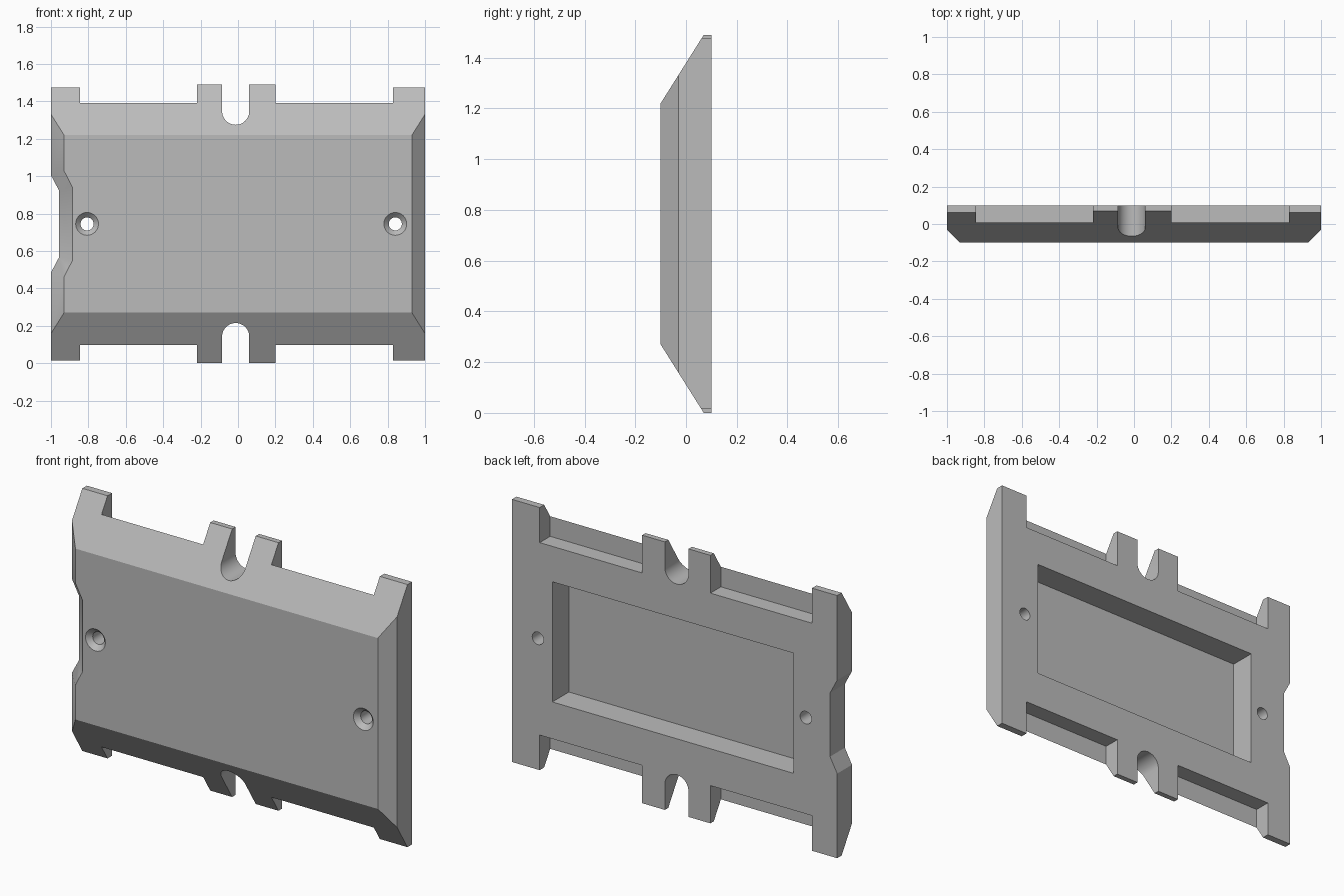
import bpy
import bmesh
from math import sin, cos, pi
from mathutils import Vector

if "Cube" in bpy.data.objects:
    bpy.data.objects.remove(bpy.data.objects["Cube"])

HEIGHT = 1.49
MID = HEIGHT / 2
BACK, FRONT = 0.1, -0.1

grey = bpy.data.materials.new("plain grey")
grey.use_nodes = True
grey.diffuse_color = (0.5, 0.5, 0.5, 1)
grey.node_tree.nodes["Principled BSDF"].inputs["Base Color"].default_value = grey.diffuse_color


def loft(name, rings):
    """Closed solid through matching rings of points."""
    bm = bmesh.new()
    loops = [[bm.verts.new(p) for p in ring] for ring in rings]
    for a, b in zip(loops, loops[1:]):
        for i in range(len(a)):
            j = (i + 1) % len(a)
            bm.faces.new((a[i], a[j], b[j], b[i]))
    bm.faces.new(loops[0])
    bm.faces.new(loops[-1])
    bmesh.ops.recalc_face_normals(bm, faces=bm.faces)
    mesh = bpy.data.meshes.new(name)
    bm.to_mesh(mesh)
    bm.free()
    mesh.materials.append(grey)
    obj = bpy.data.objects.new(name, mesh)
    bpy.context.collection.objects.link(obj)
    return obj


def box(name, x0, x1, y0, y1, z0, z1):
    return loft(name, [[(x0, y, z0), (x1, y, z0), (x1, y, z1), (x0, y, z1)] for y in (y0, y1)])


def flip(z, up):
    return z if up else HEIGHT - z


cutters = []

# Plate with sloping top and bottom, a little too wide so the side cutters trim it
half = [(BACK, HEIGHT), (0.07, HEIGHT), (FRONT, 1.22)]
section = half + [(y, HEIGHT - z) for y, z in reversed(half)]
plate = loft("cover_plate", [[(x, y, z) for y, z in section] for x in (-1.1, 1.1)])


# Side trimmers: chamfered edge, stepped inwards where shift is above zero
def side_cutter(name, side, stations):
    rings = []
    for z_front, z_back, shift in stations:
        z_out = 2 * z_front - z_back
        rings.append([(side * 1.3, -0.17, z_out), (side * (0.86 - shift), -0.17, z_out),
                      (side * (1 - shift), -0.03, z_back), (side * (1 - shift), 0.2, z_back),
                      (side * 1.3, 0.2, z_back)])
    cutters.append(loft(name, rings))


notch = [(1.028, 1.005, 0), (0.943, 0.922, 0.044)]
notch += [(HEIGHT - a, HEIGHT - b, s) for a, b, s in reversed(notch)]
side_cutter("right_side_cutter", -1, [(2, 2, 0)] + notch + [(-1, -1, 0)])
side_cutter("left_side_cutter", 1, [(2, 2, 0), (-1, -1, 0)])

for up in (True, False):
    # Rear ledges between the tabs
    for x0, x1 in ((-0.845, -0.22), (0.2, 0.83)):
        cutters.append(box("ledge_cutter", x0, x1, 0.008, 0.3, flip(1.28, up), flip(1.8, up)))
    # Corner tabs slightly shorter than the middle ones
    for x0, x1 in ((-1.3, -0.7), (0.7, 1.3)):
        cutters.append(box("tab_cutter", x0, x1, -0.3, 0.3, flip(1.475, up), flip(1.8, up)))
    # Round-ended slot
    r, cx, cz = 0.0725, -0.0125, 1.3475
    arc = [(cx + r * cos(pi + pi * i / 24), cz + r * sin(pi + pi * i / 24)) for i in range(25)]
    outline = arc + [(cx + r, 1.8), (cx - r, 1.8)]
    cutters.append(loft("slot_cutter", [[(x, y, flip(z, up)) for x, z in outline] for y in (-0.3, 0.3)]))

# Rear recess
cutters.append(box("recess_cutter", -0.73, 0.752, -0.045, 0.3, 0.415, 1.083))

# Countersunk screw holes
for cx in (-0.807, 0.841):
    rings = []
    for y, r in ((-0.126, 0.087), (-0.074, 0.035), (0.3, 0.035)):
        rings.append([(cx + r * cos(pi * i / 16), y, MID + r * sin(pi * i / 16)) for i in range(32)])
    cutters.append(loft("hole_cutter", rings))

# Cut everything, then discard the cutters
for cutter in cutters:
    cutter.hide_render = True
    mod = plate.modifiers.new("cut", 'BOOLEAN')
    mod.operation = 'DIFFERENCE'
    mod.solver = 'EXACT'
    mod.object = cutter
bpy.context.view_layer.update()
final = bpy.data.meshes.new_from_object(plate.evaluated_get(bpy.context.evaluated_depsgraph_get()))
plate.modifiers.clear()
plate.data = final
for cutter in cutters:
    bpy.data.objects.remove(cutter)

# Smooth round walls, sharp edges elsewhere
bpy.ops.object.select_all(action='DESELECT')
plate.select_set(True)
bpy.context.view_layer.objects.active = plate
bpy.ops.object.shade_smooth_by_angle(angle=pi / 9)
